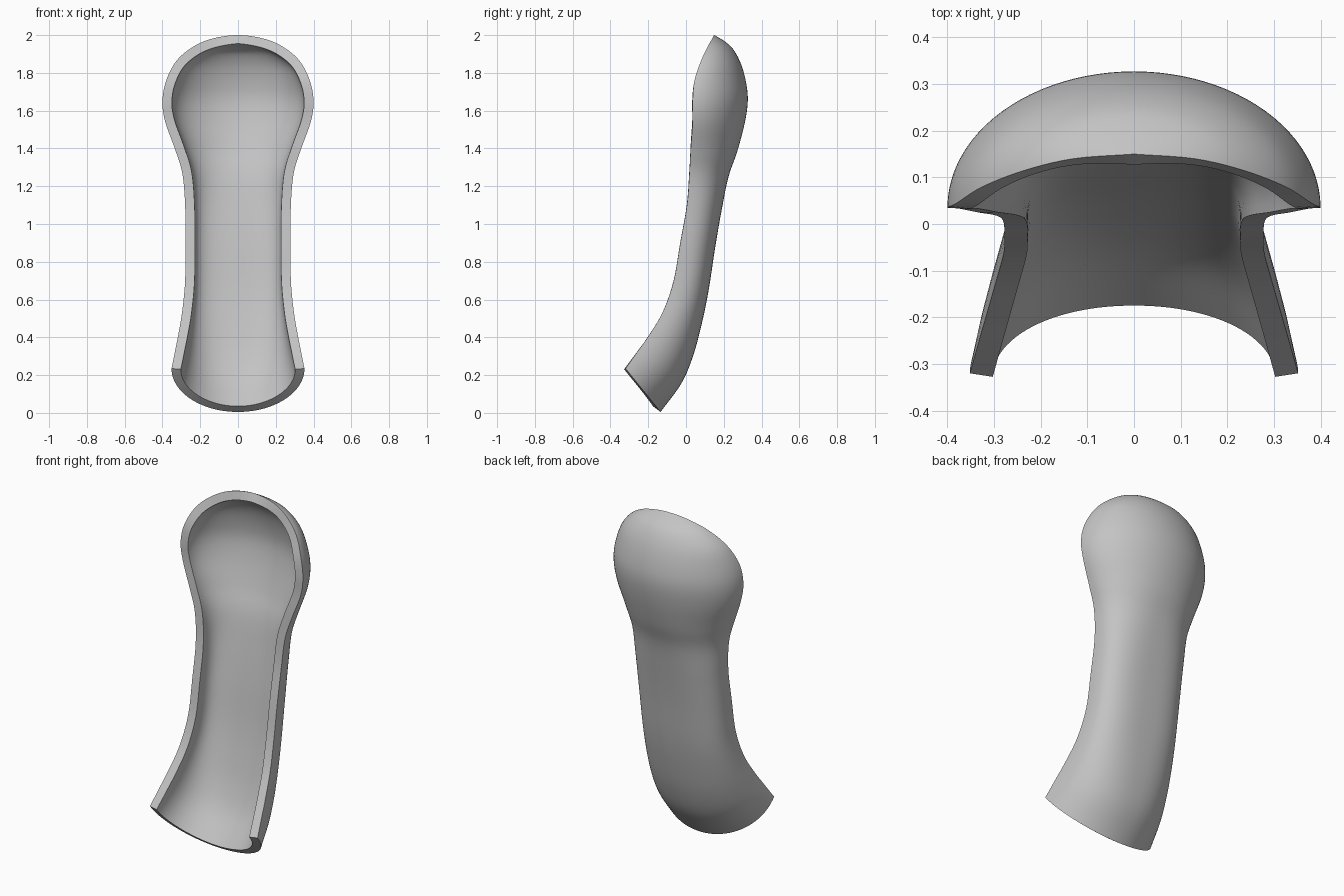
import bpy, bmesh, math
from mathutils import Vector

cube = bpy.data.objects.get("Cube")
if cube:
    bpy.data.objects.remove(cube, do_unlink=True)

# Stations, top to bottom: rim x, rim y, rim z, spine y, spine z, squareness
STATIONS = [Vector(s) for s in (
    (0, .15, 2, .15, 2, 2),
    (.13, .14, 1.983, .205, 1.967, 2),
    (.235, .115, 1.94, .25, 1.925, 2),
    (.325, .08, 1.865, .29, 1.85, 2),
    (.38, .045, 1.76, .318, 1.75, 2),
    (.4, .035, 1.65, .327, 1.65, 2),
    (.385, .035, 1.54, .31, 1.53, 2),
    (.335, .025, 1.4, .27, 1.38, 2.1),
    (.295, .018, 1.27, .225, 1.25, 2.3),
    (.28, .005, 1.1, .19, 1.08, 2.6),
    (.278, -.03, .9, .155, .88, 2.8),
    (.28, -.065, .7, .12, .65, 2.8),
    (.295, -.12, .54, .083, .47, 2.6),
    (.315, -.19, .42, .037, .3, 2.4),
    (.335, -.26, .32, -.025, .155, 2.2),
    (.352, -.32, .235, -.135, .005, 2),
)]
STEPS, ACROSS = 5, 48


def smooth_stations(pts):
    """Catmull-Rom interpolation, mirrored across the crown."""
    first = pts[0] * 2 - pts[1]
    first[2] = pts[1][2]
    pts = [first] + pts + [pts[-1] * 2 - pts[-2]]
    out = []
    for a, b, c, d in zip(pts, pts[1:], pts[2:], pts[3:]):
        for i in range(STEPS):
            t = i / STEPS
            out.append((b * 2 + (c - a) * t + (a * 2 - b * 5 + c * 4 - d) * t**2
                        + (b * 3 - a - c * 3 + d) * t**3) / 2)
    return out[1:] + [pts[-2]]


def section_point(s, u):
    """Point on the rounded U from right rim (u=-1) over the spine to left rim."""
    x, yr, zr, ys, zs, n = s
    ang = u * math.pi / 2
    across = math.copysign(abs(math.sin(ang)) ** (2 / n), u)
    depth = max(math.cos(ang), 0) ** (2 / n)
    return Vector((x * across, yr + (ys - yr) * depth, zr + (zs - zr) * depth))


# Outer skin, lofted from the crown down to the flared foot
bm = bmesh.new()
crown = bm.verts.new(STATIONS[0][:3])
rows = [[bm.verts.new(section_point(s, 2 * j / ACROSS - 1)) for j in range(ACROSS + 1)]
        for s in smooth_stations(STATIONS)]
for j in range(ACROSS):
    bm.faces.new((crown, rows[0][j], rows[0][j + 1]))
    for a, b in zip(rows, rows[1:]):
        bm.faces.new((a[j], b[j], b[j + 1], a[j + 1]))
bmesh.ops.recalc_face_normals(bm, faces=bm.faces)
bm.faces.ensure_lookup_table()
middle = max(bm.faces, key=lambda f: f.calc_center_median().y)
if middle.normal.y < 0:
    bmesh.ops.reverse_faces(bm, faces=bm.faces)

mesh = bpy.data.meshes.new("guard_shell")
bm.to_mesh(mesh)
bm.free()
shell = bpy.data.objects.new("guard_shell", mesh)
bpy.context.collection.objects.link(shell)

# Wall thickness, grown inward
wall = shell.modifiers.new("wall", 'SOLIDIFY')
wall.thickness = .05
wall.offset = -1
bpy.ops.object.select_all(action='DESELECT')
shell.select_set(True)
bpy.context.view_layer.objects.active = shell
bpy.ops.object.modifier_apply(modifier="wall")
bpy.ops.object.shade_smooth_by_angle(angle=math.radians(40))

# Plain grey finish
grey = bpy.data.materials.new("plain_grey")
grey.use_nodes = True
colour = (.55, .55, .55, 1)
grey.diffuse_color = colour
grey.node_tree.nodes["Principled BSDF"].inputs["Base Color"].default_value = colour
shell.data.materials.append(grey)
